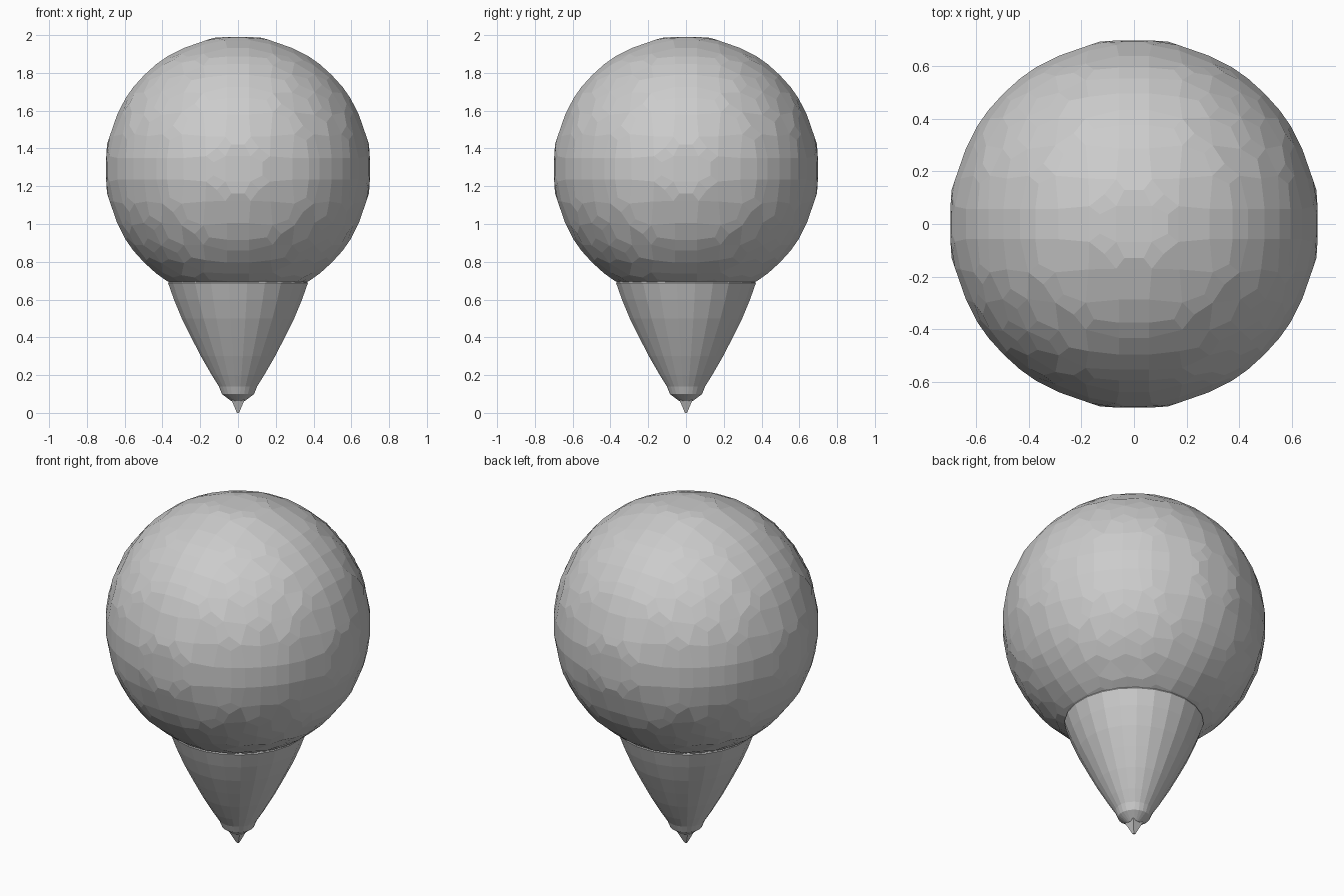
import bpy, bmesh
from math import radians, pi
from mathutils import Matrix, Vector

if "Cube" in bpy.data.objects:
    bpy.data.objects.remove(bpy.data.objects["Cube"])


def make_object(name, bm):
    bmesh.ops.recalc_face_normals(bm, faces=bm.faces)
    mesh = bpy.data.meshes.new(name)
    bm.to_mesh(mesh)
    bm.free()
    obj = bpy.data.objects.new(name, mesh)
    bpy.context.collection.objects.link(obj)
    return obj


# round scoop, re-gridded into coarse flat facets
bm = bmesh.new()
bmesh.ops.create_uvsphere(bm, u_segments=64, v_segments=48, radius=0.709,
                          matrix=Matrix.Translation((0, 0, 1.292)))
scoop = make_object("scoop", bm)
grid = scoop.modifiers.new("facets", 'REMESH')
grid.mode = 'SMOOTH'
grid.octree_depth = 4
grid.scale = 0.77
grid.use_smooth_shade = False

# gently bulging cone, its top tucked inside the scoop
profile = [(0.035, 0.062), (0.086, 0.10), (0.102, 0.14), (0.14, 0.20),
           (0.198, 0.30), (0.25, 0.40), (0.30, 0.50), (0.342, 0.60),
           (0.373, 0.687), (0.36, 0.72)]
bm = bmesh.new()
verts = [bm.verts.new((r, 0, z)) for r, z in profile]
edges = [bm.edges.new(pair) for pair in zip(verts, verts[1:])]
bmesh.ops.spin(bm, geom=verts + edges, cent=Vector((0, 0, 0)), axis=(0, 0, 1),
               angle=2 * pi, steps=24)
bmesh.ops.remove_doubles(bm, verts=bm.verts, dist=0.0005)
bmesh.ops.rotate(bm, verts=bm.verts, cent=(0, 0, 0),
                 matrix=Matrix.Rotation(radians(7.5), 3, 'Z'))
bmesh.ops.holes_fill(bm, edges=[e for e in bm.edges if e.is_boundary], sides=0)
make_object("cone", bm)

# small four-sided point at the bottom
bm = bmesh.new()
bmesh.ops.create_cone(bm, cap_ends=True, segments=4, radius1=0.008,
                      radius2=0.05, depth=0.07,
                      matrix=Matrix.Translation((0, 0, 0.035))
                      @ Matrix.Rotation(radians(45), 4, 'Z'))
make_object("cone_tip", bm)
